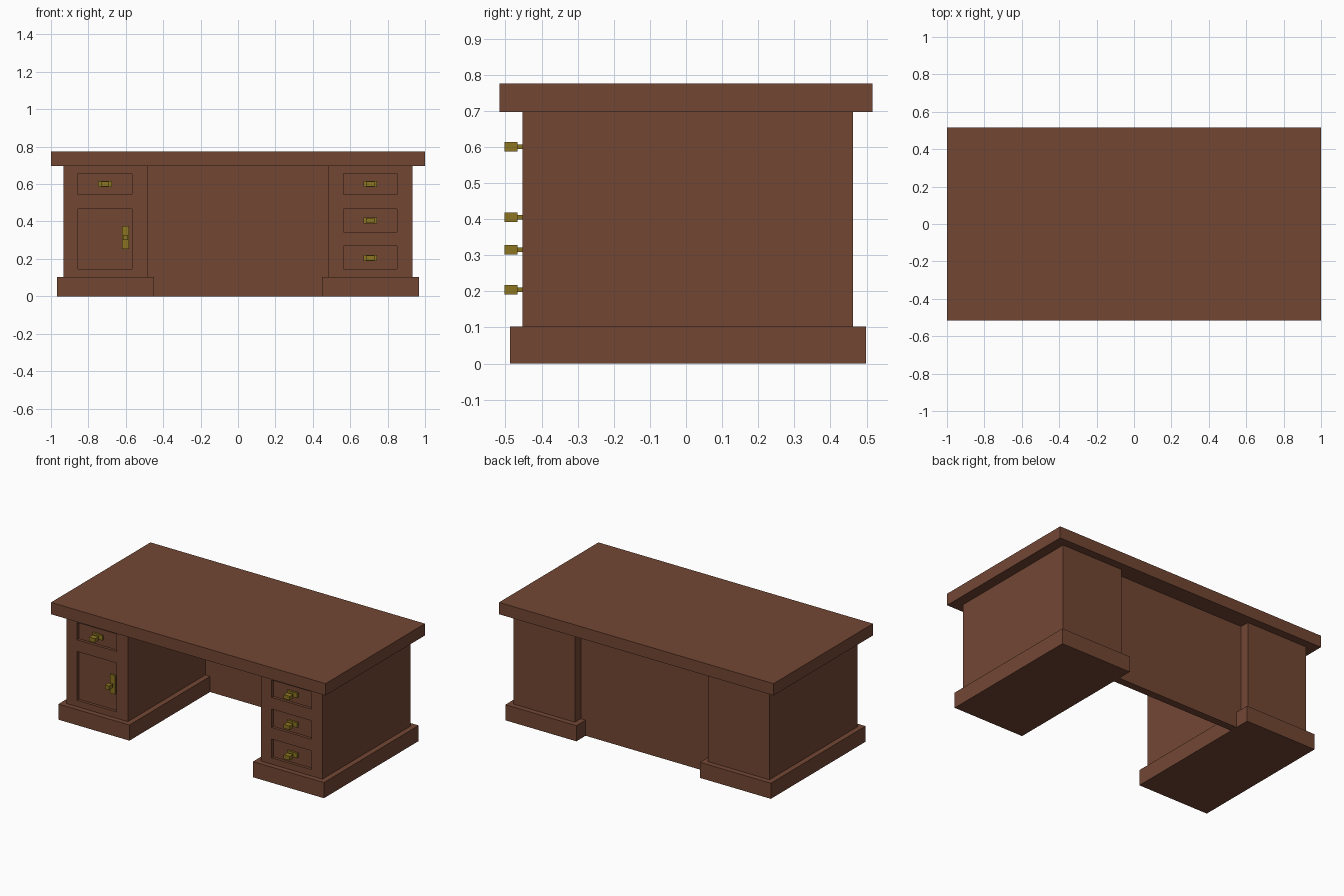
import bpy, bmesh

if "Cube" in bpy.data.objects:
    bpy.data.objects.remove(bpy.data.objects["Cube"])


def material(name, rgb):
    m = bpy.data.materials.new(name)
    m.diffuse_color = (*rgb, 1.0)
    m.use_nodes = True
    m.node_tree.nodes["Principled BSDF"].inputs["Base Color"].default_value = m.diffuse_color
    return m


wood = material("brown wood", (0.170, 0.062, 0.034))
brass = material("aged brass", (0.262, 0.178, 0.015))


def boxes(name, spans, mat):
    """One object from boxes given as (x0, x1, y0, y1, z0, z1)."""
    bm = bmesh.new()
    for x0, x1, y0, y1, z0, z1 in spans:
        for v in bmesh.ops.create_cube(bm, size=1.0)["verts"]:
            v.co = (x1 if v.co.x > 0 else x0,
                    y1 if v.co.y > 0 else y0,
                    z1 if v.co.z > 0 else z0)
    me = bpy.data.meshes.new(name)
    bm.to_mesh(me)
    bm.free()
    me.materials.append(mat)
    ob = bpy.data.objects.new(name, me)
    bpy.context.collection.objects.link(ob)
    return ob


FRONT, RECESS = -0.453, -0.435


def pedestal(side, x0, x1, openings):
    # Cabinet body with sunken drawer and door fronts
    body = boxes(side + "_pedestal", [(x0, x1, FRONT, 0.463, 0.10, 0.70)], wood)
    cutter = boxes(side + "_front_cutter",
                   [(a, b, -0.6, RECESS, c, d) for a, b, c, d in openings], wood)
    mod = body.modifiers.new("fronts", "BOOLEAN")
    mod.operation, mod.solver, mod.object = "DIFFERENCE", "EXACT", cutter
    bpy.context.view_layer.objects.active = body
    bpy.ops.object.modifier_apply(modifier=mod.name)
    bpy.data.objects.remove(cutter)
    # Wider plinth
    boxes(side + "_plinth", [(x0 - 0.035, x1 + 0.035, -0.487, 0.498, 0, 0.103)], wood)


def handle(name, x, z, plate_w, plate_h, knob_w):
    # Back plate, stem and knob; half sizes
    boxes(name, [
        (x - plate_w, x + plate_w, RECESS - 0.012, RECESS + 0.002, z - plate_h, z + plate_h),
        (x - 0.006, x + 0.006, -0.470, RECESS, z - 0.006, z + 0.006),
        (x - knob_w, x + knob_w, -0.503, -0.467, z - 0.013, z + 0.013)], brass)


# Desk top
boxes("desk_top", [(-1, 1, -0.517, 0.517, 0.697, 0.775)], wood)

# Modesty panel between the pedestals
boxes("back_panel", [(-0.50, 0.50, 0.352, 0.402, 0, 0.70)], wood)

# Pedestals
drawers = [(0.543, 0.656), (0.345, 0.466), (0.145, 0.268)]
pedestal("left", -0.932, -0.485,
         [(-0.855, -0.567, 0.543, 0.656), (-0.855, -0.567, 0.145, 0.466)])
pedestal("right", 0.485, 0.932, [(0.563, 0.851, a, b) for a, b in drawers])

# Handles
for i, z in enumerate((0.60, 0.405, 0.204)):
    handle(f"right_drawer_handle_{i + 1}", 0.707, z, 0.037, 0.016, 0.022)
handle("left_drawer_handle", -0.711, 0.60, 0.037, 0.016, 0.022)
handle("door_handle", -0.602, 0.315, 0.019, 0.062, 0.014)
